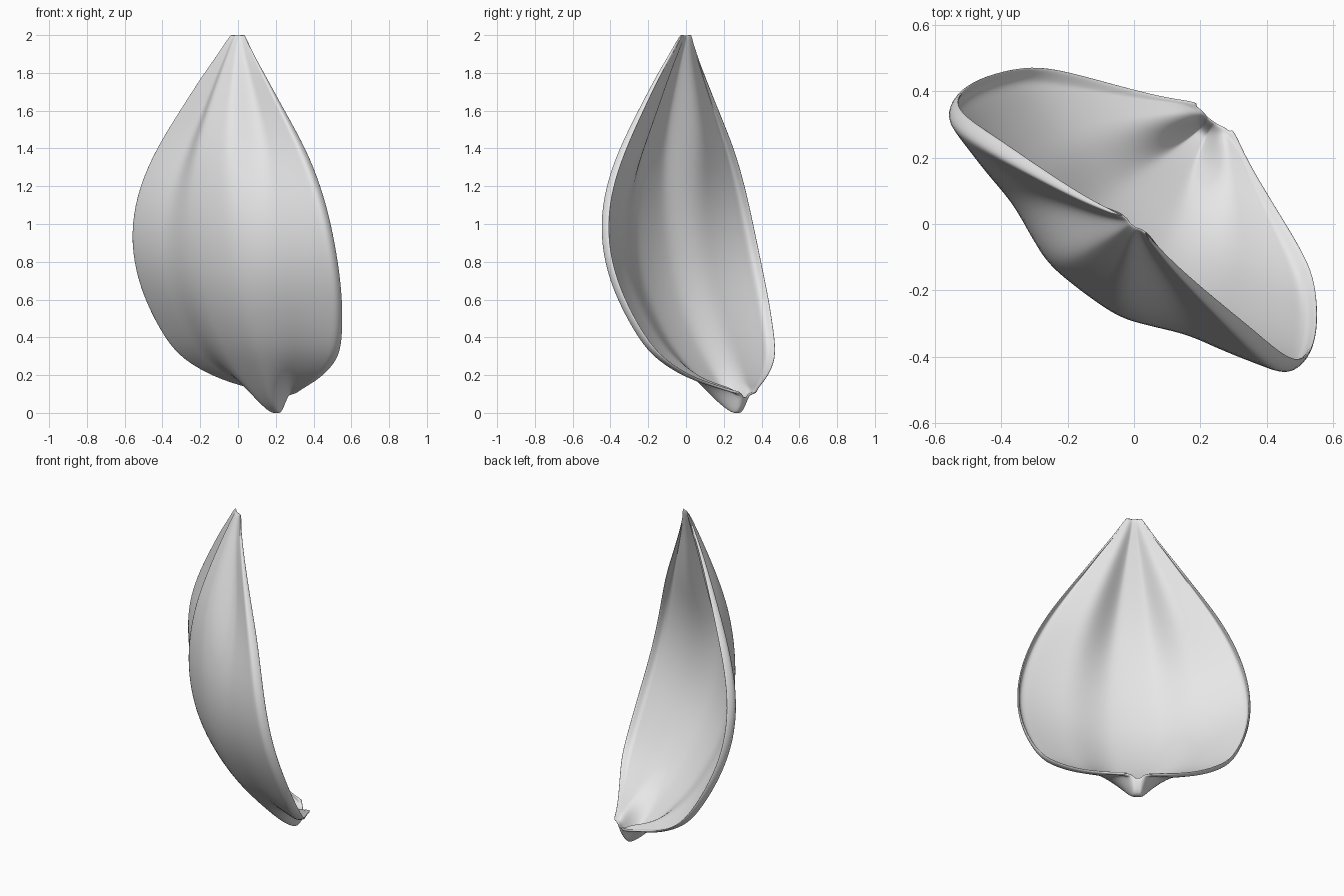
import bpy
import bmesh
from mathutils import Vector

cube = bpy.data.objects.get("Cube")
if cube:
    bpy.data.objects.remove(cube, do_unlink=True)

# The petal is symmetric about a vertical plane turned away from the axes
ACROSS = Vector((0.8, -0.6, 0))
INWARD = Vector((0.6, 0.8, 0))
COLUMNS = 28
LIP = .055

# Ribs from tip to base:
# half width, rim inward, rim height, spine inward, spine height, fold strength
RIBS = [
    (.045, -.005, 2.006, -.01, 2.006, .5),
    (.115, -.025, 1.9, -.055, 1.9, .9),
    (.195, -.045, 1.8, -.095, 1.8, 1),
    (.34, -.07, 1.6, -.17, 1.6, 1),
    (.485, -.09, 1.4, -.228, 1.4, .85),
    (.59, -.1, 1.2, -.256, 1.2, .5),
    (.65, -.09, 1.0, -.26, 1.0, .3),
    (.667, -.052, .8, -.23, .78, .2),
    (.645, .017, .6, -.163, .58, .2),
    (.575, .108, .39, -.045, .37, .3),
    (.5, .17, .28, .055, .25, .45),
    (.35, .245, .19, .165, .13, .7),
    (.22, .31, .145, .25, .045, .9),
    (.14, .355, .12, .315, 0, 1),
    (.095, .385, .105, .36, -.008, .8),
    (.065, .4, .1, .398, .085, .5),
]


def rise(s, fold):
    """Share of the way from spine to rim: a round bowl mixed with a folded step."""
    t = min(max((s - .17) / .4, 0), 1)
    step = t * t * (3 - 2 * t)
    return (1 - fold) * s ** 1.9 + fold * step


def rib_points(rib):
    width, rim_in, rim_z, spine_in, spine_z, fold = rib
    lip = INWARD * LIP * min(1, width / .5)
    points = []
    for j in range(COLUMNS + 1):
        s = 2 * j / COLUMNS - 1
        f = rise(abs(s), fold)
        p = ACROSS * (width * s) + INWARD * (spine_in + (rim_in - spine_in) * f)
        p.z = spine_z + (rim_z - spine_z) * f
        points.append(p)
    # Turned-in lip along both rims
    return [points[0] + lip, *points, points[-1] + lip]


# Cupped petal surface
bm = bmesh.new()
rows = [[bm.verts.new(p) for p in rib_points(rib)] for rib in RIBS]
for upper, lower in zip(rows, rows[1:]):
    for j in range(len(upper) - 1):
        face = bm.faces.new((upper[j], lower[j], lower[j + 1], upper[j + 1]))
        face.smooth = True

mesh = bpy.data.meshes.new("petal")
bm.to_mesh(mesh)
bm.free()
petal = bpy.data.objects.new("petal", mesh)
bpy.context.collection.objects.link(petal)

# Thin shell with a softly rounded rim
shell = petal.modifiers.new("thickness", "SOLIDIFY")
shell.thickness = .014
shell.offset = -1
smooth = petal.modifiers.new("smoothing", "SUBSURF")
smooth.levels = smooth.render_levels = 2

# Single pale grey colour
grey = bpy.data.materials.new("pale grey")
grey.use_nodes = True
colour = (.8, .8, .8, 1)
grey.diffuse_color = colour
grey.node_tree.nodes["Principled BSDF"].inputs["Base Color"].default_value = colour
mesh.materials.append(grey)
